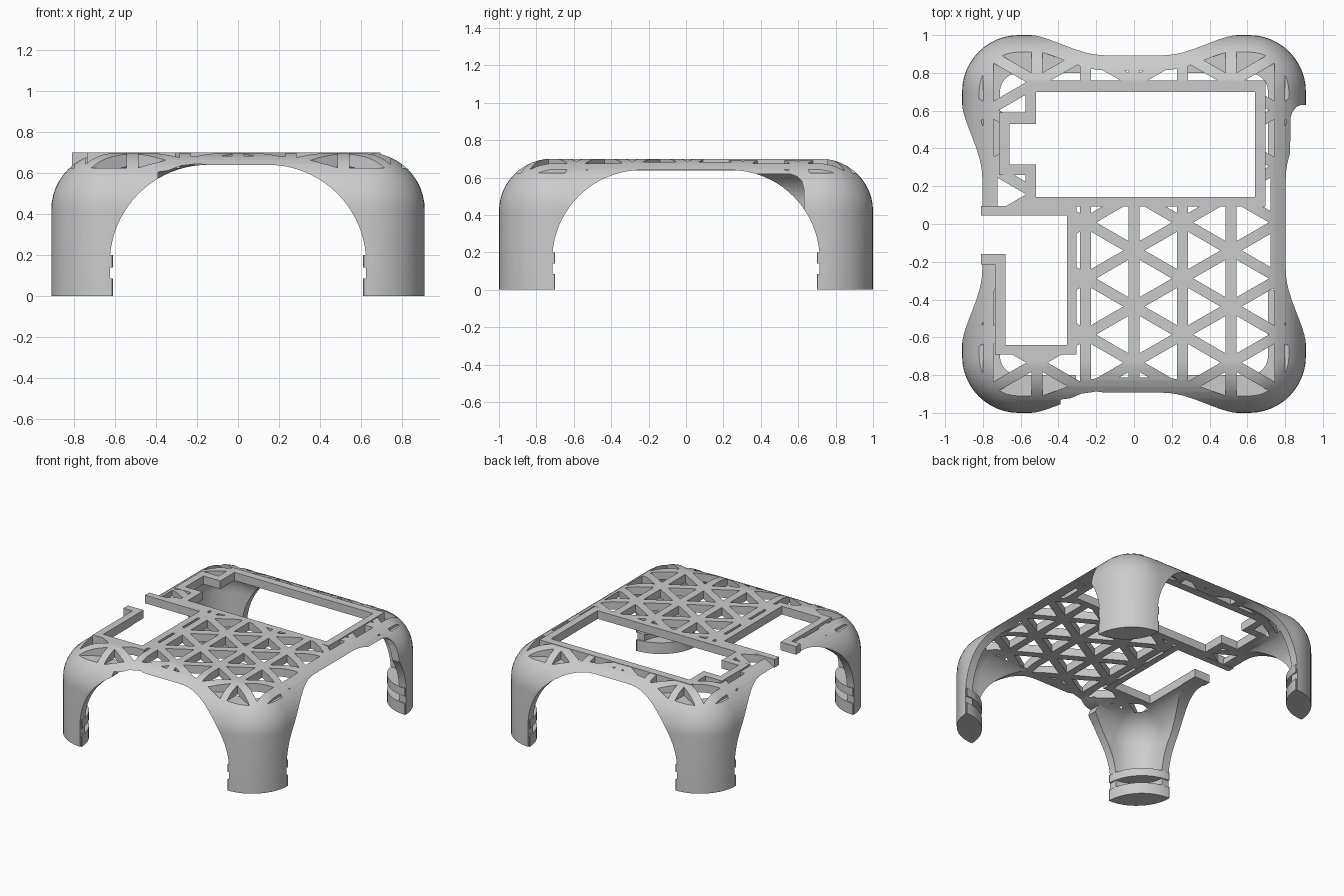
import bpy, bmesh
from math import sin, cos, pi, sqrt
from mathutils import Vector

if "Cube" in bpy.data.objects:
    bpy.data.objects.remove(bpy.data.objects["Cube"])

HX, HY, TOP, RC, RF = 0.91, 1.0, 0.70, 0.30, 0.28   # half sizes, height, corner and edge radii


def finish(name, bm):
    bmesh.ops.recalc_face_normals(bm, faces=bm.faces)
    me = bpy.data.meshes.new(name)
    bm.to_mesh(me)
    bm.free()
    ob = bpy.data.objects.new(name, me)
    bpy.context.collection.objects.link(ob)
    return ob


def add_prism(bm, pts, a, b, axis='z'):
    put = {'z': lambda u, v, w: (u, v, w), 'x': lambda u, v, w: (w, u, v),
           'y': lambda u, v, w: (u, w, v)}[axis]
    lo = [bm.verts.new(put(u, v, a)) for u, v in pts]
    hi = [bm.verts.new(put(u, v, b)) for u, v in pts]
    bm.faces.new(lo)
    bm.faces.new(hi)
    for i in range(len(pts)):
        j = (i + 1) % len(pts)
        bm.faces.new((lo[i], lo[j], hi[j], hi[i]))


def prism(name, pts, a, b, axis='z'):
    bm = bmesh.new()
    add_prism(bm, pts, a, b, axis)
    return finish(name, bm)


def boolean(ob, other, op='DIFFERENCE', keep=False):
    m = ob.modifiers.new('cut', 'BOOLEAN')
    m.operation, m.solver, m.object = op, 'EXACT', other
    bpy.context.view_layer.objects.active = ob
    bpy.ops.object.modifier_apply(modifier=m.name)
    if not keep:
        bpy.data.objects.remove(other)


def rounded_box(name, hx, hy, rc, rf, top, z0, n=12):
    """Box with round corners in plan and a rounded top edge."""
    rings = [(0, z0)] + [(rf * (1 - cos(t)), top - rf + rf * sin(t))
                         for t in [i * pi / 2 / n for i in range(n + 1)]]
    bm = bmesh.new()
    loops = []
    for inset, z in rings:
        loop = []
        for q, (sx, sy) in enumerate([(1, 1), (-1, 1), (-1, -1), (1, -1)]):
            for i in range(n + 1):
                t = (q + i / n) * pi / 2
                loop.append(bm.verts.new((sx * (hx - rc) + (rc - inset) * cos(t),
                                          sy * (hy - rc) + (rc - inset) * sin(t), z)))
        loops.append(loop)
    for a, b in zip(loops, loops[1:]):
        for i in range(len(a)):
            j = (i + 1) % len(a)
            bm.faces.new((a[i], a[j], b[j], b[i]))
    bm.faces.new(loops[0])
    bm.faces.new(loops[-1])
    return finish(name, bm)


ARCH_R, ARCH_TOP = 0.48, 0.64


def arch_points(hw, n=20):
    c = hw - ARCH_R
    right = [(c + ARCH_R * cos(i * pi / 2 / n), ARCH_TOP - ARCH_R + ARCH_R * sin(i * pi / 2 / n))
             for i in range(n + 1)]
    half = [(hw, -0.2)] + right
    return half + [(-u, v) for u, v in reversed(half)]


def rim_bulge(u, hw):
    """How far the outer rim stands out where the arch has cut it."""
    d = max(0, abs(u) - (hw - ARCH_R))
    z = ARCH_TOP - ARCH_R + sqrt(max(0, ARCH_R ** 2 - d * d))
    return sqrt(RF ** 2 - max(0, z - (TOP - RF)) ** 2) - RF


# shell with hollow inside and arches between the legs
body = rounded_box('shell_with_lattice_top', HX, HY, RC, RF, TOP, 0)
boolean(body, rounded_box('cavity', HX - .06, HY - .06, RC - .06, RF - .06, TOP - .06, -0.1))
boolean(body, prism('arch_front', arch_points(0.625), -2, 2, 'y'))
boolean(body, prism('arch_side', arch_points(0.715), -2, 2, 'x'))

# cable notches in the right and front rims
boolean(body, prism('notch_right', [(.2, .3), (.63, .3), (.63, .54), (.62, .58), (.595, .605),
                                    (.56, .618), (.2, .62)], .5, 1.2, 'x'))
boolean(body, prism('notch_front', [(-.39, .3), (-.39, .605), (-.34, .612), (-.28, .635),
                                    (-.2, .645), (-.15, .64), (-.15, .3)], -1.2, -.5, 'y'))

# triangular lattice cells
DX, DY = 0.257, 0.297
bm = bmesh.new()
for i in range(-5, 5):
    for k in range(-6, 6):
        def node(c, r):
            return Vector((c * DX, r * DY - (0.14 if c % 2 == 0 else 0.14 - DY / 2)))
        lo = 0 if i % 2 == 0 else 1
        tris = [(node(i, k), node(i, k + 1), node(i + 1, k + lo)),
                (node(i + 1, k), node(i + 1, k + 1), node(i, k + 1 - lo))]
        for tri in tris:
            mid = sum(tri, Vector((0, 0))) / 3
            add_prism(bm, [mid + (p - mid) * 0.67 for p in tri], 0.625, 0.9)
cells = finish('cells', bm)

# keep the cells inside a wavy border that follows the rim
B, n = 0.08, 16
quad = [(x, HY - B + rim_bulge(x, .625)) for x in [i * (HX - RC) / n for i in range(n)]]
quad += [(HX - RC + (RC - B) * sin(t), HY - RC + (RC - B) * cos(t))
         for t in [i * pi / 2 / 10 for i in range(11)]]
quad += [(HX - B + rim_bulge(y, .715), y) for y in [(n - 1 - i) * (HY - RC) / n for i in range(n)]]
half = quad + [(x, -y) for x, y in reversed(quad[:-1])]
region = half + [(-x, y) for x, y in reversed(half[1:-1])]
boolean(cells, prism('region', region, 0.5, 1), 'INTERSECT')

# two device windows with flat frames
outer1 = [(-.81, .045), (-.305, .045), (-.305, .092), (.695, .092), (.695, .76), (-.575, .76),
          (-.575, .59), (-.715, .59), (-.715, .26), (-.575, .26), (-.575, .095), (-.81, .095)]
open1 = [(-.52, .143), (.64, .143), (.64, .70), (-.52, .70),
         (-.52, .53), (-.66, .53), (-.66, .315), (-.52, .315)]
outer2 = [(-.81, -.16), (-.81, -.215), (-.735, -.215), (-.735, -.69), (-.305, -.69), (-.305, .07),
          (-.355, .07), (-.355, -.64), (-.68, -.64), (-.68, -.16)]
block2 = [(-1, .093), (-1, -.215), (-.735, -.215), (-.735, -.69), (-.305, -.69), (-.305, .093)]
open2 = [(-1.1, .045), (-1.1, -.16), (-.68, -.16), (-.68, -.64), (-.355, -.64), (-.355, .045)]
boolean(cells, prism('block_a', outer1, 0.4, 1.1))
boolean(cells, prism('block_b', block2, 0.45, 1.2))
boolean(body, cells)
for pts in (outer1, outer2):
    boolean(body, prism('frame', pts, 0.638, TOP), 'UNION')
for pts in (open1, open2):
    boolean(body, prism('opening', pts, 0.5, 0.9))

# lens-shaped foot plates with a slot between them
r, cx, cy = RC - 0.004, HX - RC, HY - RC
arc = [i * pi / 2 / 14 for i in range(15)]
lens = [(cx + r * cos(t), cy + r * sin(t)) for t in arc]
lens += [(HX - r * cos(t), HY - r * sin(t)) for t in arc]
parts = [body]
for label, z0, z1 in (('foot', 0, 0.085), ('strap_ledge', 0.14, 0.20)):
    for sx, side in ((-1, 'left'), (1, 'right')):
        for sy, end in ((-1, 'front'), (1, 'back')):
            parts.append(prism(f'{label}_{end}_{side}', [(sx * x, sy * y) for x, y in lens], z0, z1))

bpy.ops.object.select_all(action='DESELECT')
for ob in parts:
    ob.select_set(True)
bpy.context.view_layer.objects.active = body
bpy.ops.object.shade_smooth_by_angle(angle=0.5)
